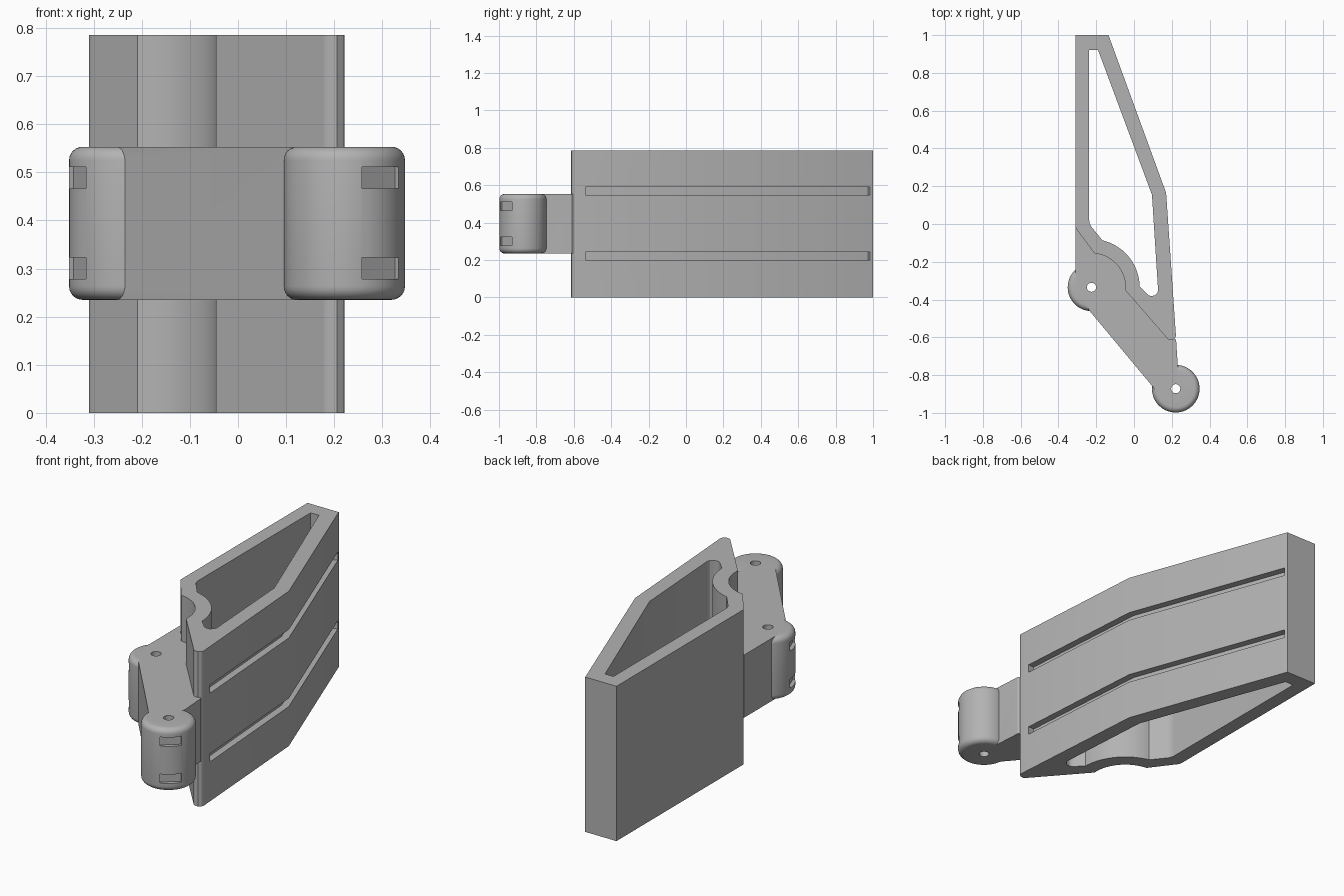
import bpy, bmesh, math
from mathutils import Vector, Matrix

cube = bpy.data.objects.get("Cube")
if cube:
    bpy.data.objects.remove(cube, do_unlink=True)

grey = bpy.data.materials.new("plain grey")
grey.use_nodes = True
colour = (0.45, 0.45, 0.45, 1)
grey.diffuse_color = colour
grey.node_tree.nodes["Principled BSDF"].inputs["Base Color"].default_value = colour


def arc(centre, radius, start, end, steps=20):
    angles = [math.radians(start + (end - start) * i / steps) for i in range(steps + 1)]
    return [(centre[0] + radius * math.cos(a), centre[1] + radius * math.sin(a)) for a in angles]


def rounded(prev, corner, nxt, radius, steps=8):
    """Points of a round fillet at one corner."""
    p = Vector(corner)
    a, b = (Vector(prev) - p).normalized(), (Vector(nxt) - p).normalized()
    half = a.angle(b) / 2
    centre = p + (a + b).normalized() * radius / math.sin(half)
    reach = radius / math.tan(half)
    u, v = p + a * reach - centre, p + b * reach - centre
    return [tuple(centre + u.lerp(v, i / steps).normalized() * radius) for i in range(steps + 1)]


def finish(name, bm):
    bmesh.ops.recalc_face_normals(bm, faces=bm.faces)
    mesh = bpy.data.meshes.new(name)
    bm.to_mesh(mesh)
    bm.free()
    mesh.materials.append(grey)
    obj = bpy.data.objects.new(name, mesh)
    bpy.context.collection.objects.link(obj)
    return obj


def prism(name, outline, low, high):
    bm = bmesh.new()
    face = bm.faces.new([bm.verts.new((x, y, low)) for x, y in outline])
    extruded = bmesh.ops.extrude_face_region(bm, geom=[face])["geom"]
    verts = [g for g in extruded if isinstance(g, bmesh.types.BMVert)]
    bmesh.ops.translate(bm, verts=verts, vec=(0, 0, high - low))
    return finish(name, bm)


def barrel(name, centre, radius, low, high, edge):
    """Upright cylinder with rounded rims."""
    bm = bmesh.new()
    bmesh.ops.create_cone(bm, cap_ends=True, segments=64, radius1=radius, radius2=radius,
                          depth=high - low,
                          matrix=Matrix.Translation((*centre, (low + high) / 2)))
    if edge:
        rims = [e for e in bm.edges if abs(e.verts[0].co.z - e.verts[1].co.z) < 1e-5]
        bmesh.ops.bevel(bm, geom=rims, offset=edge, segments=6, profile=0.5, affect='EDGES')
    return finish(name, bm)


def combine(target, tool, operation):
    mod = target.modifiers.new("combine", 'BOOLEAN')
    mod.operation, mod.solver, mod.object = operation, 'EXACT', tool
    bpy.context.view_layer.objects.active = target
    bpy.ops.object.modifier_apply(modifier=mod.name)
    bpy.data.objects.remove(tool, do_unlink=True)


def smooth(obj):
    bpy.ops.object.select_all(action='DESELECT')
    obj.select_set(True)
    bpy.context.view_layer.objects.active = obj
    bpy.ops.object.shade_smooth_by_angle(angle=math.radians(25))


HEIGHT = 0.785
LOW, HIGH = 0.235, 0.553
HINGE, END = (-0.225, -0.335), (0.221, -0.872)
RADIUS = 0.126

# Hollow case: outer shell minus the through cavity
knee, tip, shoulder = (0.17, 0.165), (0.227, -0.665), (-0.31, -0.02)
outer_arc = arc(HINGE, 0.18, 85, -5)
outline = [(-0.31, 1), (-0.135, 1), knee]
outline += rounded(knee, tip, outer_arc[-1], 0.026)
outline += outer_arc[::-1]
outline += rounded(outer_arc[0], shoulder, (-0.31, 1), 0.04)
case = prism("case", outline, 0, HEIGHT)

inner_knee, pocket, inner_shoulder = (0.095, 0.155), (0.133, -0.435), (-0.237, 0.0)
inner_arc = arc(HINGE, 0.255, 77, 1)
cavity = [(-0.237, 0.92), (-0.19, 0.92), inner_knee]
cavity += rounded(inner_knee, pocket, inner_arc[-1], 0.033)
cavity += inner_arc[::-1]
cavity += rounded(inner_arc[0], inner_shoulder, (-0.237, 0.92), 0.06)
combine(case, prism("cavity_cutter", cavity, -0.1, HEIGHT + 0.1), 'DIFFERENCE')

# Two long grooves along the bent side wall
groove = [(0.184, -0.54), (0.134, 0.158), (-0.164, 0.973),
          (-0.08, 1.0), (0.22, 0.175), (0.27, -0.535)]
for z in (0.2, 0.548):
    combine(case, prism("groove_cutter", groove, z, z + 0.042), 'DIFFERENCE')
smooth(case)

# Link arm carrying the two round ends
arm = [(-0.28, 0.0), (-0.31, -0.02), (-0.31, -0.27), (-0.28, -0.38), (-0.237, -0.458),
       (0.1, -0.862), (0.12, -0.89), (0.22, -0.93), (0.232, -0.755), (0.223, -0.615),
       (0.19, -0.57)]
arm += arc(HINGE, 0.205, 0, 85)
link = prism("link_arm", arm, LOW, HIGH)
for centre in (HINGE, END):
    combine(link, barrel("round_end", centre, RADIUS, LOW, HIGH, 0.028), 'UNION')

# Pin holes and strap slots
for centre, facing in ((HINGE, 201), (END, -50)):
    combine(link, barrel("pin_cutter", centre, 0.024, LOW - 0.1, HIGH + 0.1, 0), 'DIFFERENCE')
    a = math.radians(facing)
    out, side = Vector((math.cos(a), math.sin(a))), Vector((-math.sin(a), math.cos(a)))
    slot = [tuple(Vector(centre) + out * d + side * w)
            for d, w in ((0.106, -0.049), (0.15, -0.049), (0.15, 0.049), (0.106, 0.049))]
    for z in (0.278, 0.466):
        combine(link, prism("slot_cutter", slot, z, z + 0.045), 'DIFFERENCE')
smooth(link)
